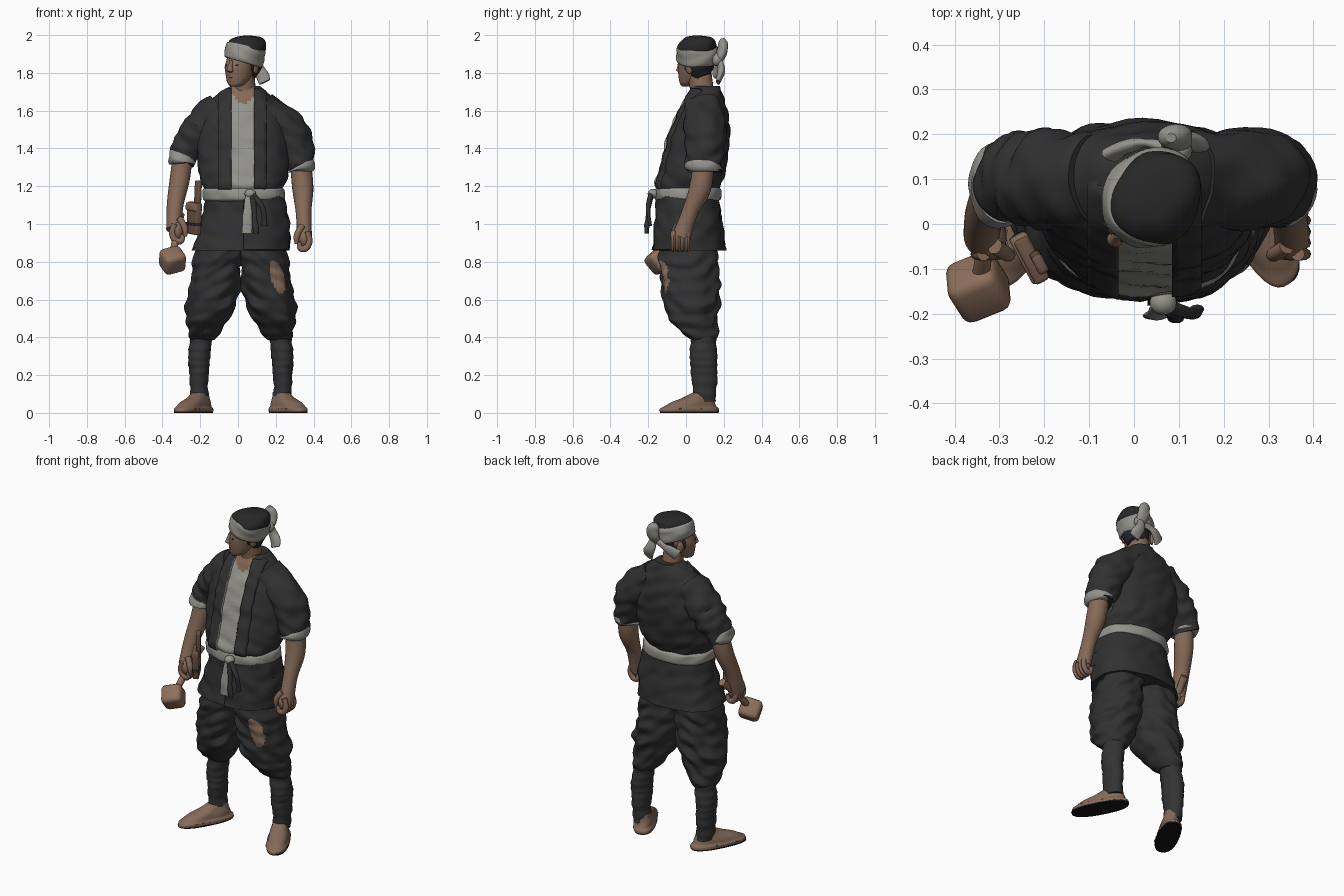
import bpy, bmesh, math
from mathutils import Vector, Matrix, noise

if "Cube" in bpy.data.objects:
    bpy.data.objects.remove(bpy.data.objects["Cube"])

def material(name, *rgb):
    mat = bpy.data.materials.new(name)
    mat.use_nodes = True
    mat.diffuse_color = (*rgb, 1)
    mat.node_tree.nodes["Principled BSDF"].inputs["Base Color"].default_value = (*rgb, 1)
    return mat

CLOTH = material("charcoal cloth", .03, .03, .031)
WRAP = material("dark grey wrap", .033, .033, .035)
HAIR = material("black hair", .02, .02, .021)
PALE = material("pale linen", .295, .29, .265)
SKIN = material("tanned skin", .235, .142, .095)
WOOD = material("wood", .265, .16, .105)
STRAW = material("straw sandal", .235, .145, .1)
LEATHER = material("brown leather", .15, .088, .06)
SOLE = material("black sole", .007, .007, .007)

def finish(name, bm, mat, flip=False, yaw=0, origin=(0, 0, 0)):
    """Place, optionally mirror, and shade a bmesh as a named object."""
    bm.transform(Matrix.Translation(origin) @ Matrix.Rotation(math.radians(yaw), 4, "Z"))
    for v in bm.verts:
        v.co.x = .03 - v.co.x if flip else v.co.x
    bmesh.ops.recalc_face_normals(bm, faces=bm.faces)
    mesh = bpy.data.meshes.new(name)
    bm.to_mesh(mesh)
    bm.free()
    mesh.materials.append(mat)
    obj = bpy.data.objects.new(name, mesh)
    bpy.context.collection.objects.link(obj)
    bpy.ops.object.select_all(action="DESELECT")
    obj.select_set(True)
    bpy.context.view_layer.objects.active = obj
    bpy.ops.object.shade_smooth_by_angle(angle=math.radians(40))
    return obj

def spline(points, steps):
    """Catmull-Rom through tuples of position and two radii."""
    rows, out = [points[0], *points, points[-1]], []
    for a, b, c, d in zip(rows, rows[1:], rows[2:], rows[3:]):
        for t in (i / steps for i in range(steps)):
            out.append([(2*q + (r-p)*t + (2*p-5*q+4*r-s)*t*t + (3*q-p-3*r+s)*t**3) / 2 for p, q, r, s in zip(a, b, c, d)])
    return out + [list(points[-1])]

def tube(name, mat, points, steps=5, sides=24, fold=0, ribs=0, power=2, level=False, **place):
    """Skin elliptical rings, square to a path or level, with optional cloth folds."""
    rows, rings, bm = spline(points, steps), [], bmesh.new()
    centres = [Vector(row[:3]) for row in rows]
    for k, (centre, row) in enumerate(zip(centres, rows)):
        along = (centres[min(k+1, len(rows)-1)] - centres[max(k-1, 0)]).normalized()
        along = Vector((0, 0, 1)) if level else along
        v = Vector((0, 1, 0))
        v = (v - along * v.dot(along)).normalized()
        u = v.cross(along)
        rings.append([])
        for j in range(sides):
            angle = math.tau * j / sides
            c, s = (math.copysign(abs(w) ** (2/power), w) for w in (math.cos(angle), math.sin(angle)))
            co = centre + u*c*max(row[3], .001) + v*s*max(row[4], .001)
            bump = fold * noise.noise(Vector((co.x*11, co.y*11, co.z*19 + co.x*9))) + ribs * (k % 4 - 1.5)
            rings[-1].append(bm.verts.new(co + (co - centre).normalized() * bump))
    for a, b in zip(rings, rings[1:]):
        for j in range(sides):
            bm.faces.new((a[j - 1], a[j], b[j], b[j - 1]))
    bm.faces.new(rings[0])
    bm.faces.new(rings[-1])
    return finish(name, bm, mat, **place)

def ball(name, mat, centre, radii, **place):
    bm = bmesh.new()
    bmesh.ops.create_uvsphere(bm, u_segments=20, v_segments=12, radius=1, matrix=Matrix.Translation(centre) @ Matrix.Diagonal((*radii, 1)))
    finish(name, bm, mat, **place)

def block(name, mat, centre, size, turn, bevel=.008):
    bm = bmesh.new()
    bmesh.ops.create_cube(bm, size=1, matrix=Matrix.Diagonal((*size, 1)))
    bmesh.ops.bevel(bm, geom=bm.edges[:], offset=bevel, segments=3, profile=.5, affect="EDGES")
    for angle, axis in zip(turn, "XYZ"):
        bm.transform(Matrix.Rotation(math.radians(angle), 4, axis))
    finish(name, bm, mat, origin=centre)

def rework(obj, extra, painted, cuts=(), raised=None):
    """Cut at x planes, paint faces by a rule, and bring a group of faces forward."""
    for mat in extra:
        obj.data.materials.append(mat)
    bm = bmesh.new()
    bm.from_mesh(obj.data)
    for x in cuts:
        bmesh.ops.bisect_plane(bm, geom=bm.verts[:] + bm.edges[:] + bm.faces[:], plane_co=(x, 0, 0), plane_no=(1, 0, 0))
    bm.normal_update()
    for f in bm.faces:
        f.material_index = painted(f.calc_center_median(), f.normal)
    if raised:
        faces = [f for f in bm.faces if raised(f.calc_center_median(), f.normal)]
        moved = bmesh.ops.extrude_face_region(bm, geom=faces)["geom"]
        bmesh.ops.translate(bm, vec=(0, -.012, .004), verts=[v for v in moved if isinstance(v, bmesh.types.BMVert)])
    bm.to_mesh(obj.data)
    bm.free()

def front(c, n):
    return n.y < .1 and c.y < .09 and 1.18 < c.z < 1.715

def chest_colour(c, n):
    if not -.035 < c.x < .085 or c.y > .1 or not (front(c, n) or c.z > 1.715):
        return 0
    return 2 if c.z > 1.63 + abs(c.x - .03) * .9 else 1

# Jacket body with shirt strip, bare neck opening and raised collar bands
jacket = tube("jacket_body", CLOTH, [(.03, .01, 1.16, .19, .145), (.03, .01, 1.205, .215, .17), (.03, .035, 1.28, .235, .17), (.02, .07, 1.45, .245, .16),
              (.02, .09, 1.58, .225, .13), (.025, .105, 1.66, .165, .1), (.035, .105, 1.73, .082, .07)], steps=9, sides=60, fold=.014, power=2.3, level=True)
rework(jacket, (PALE, SKIN), chest_colour, (-.105, -.035, .085, .15),
       lambda c, n: front(c, n) and (-.105 < c.x < -.035 or .085 < c.x < .15))

# Jacket skirt below the belt, overlapping at the front
skirt = tube("jacket_skirt", CLOTH, [(.035, .012, 1.17, .2, .152), (.038, .02, 1.02, .232, .17), (.015, .022, .86, .258, .188)],
             steps=10, sides=56, fold=.014, power=2.4, level=True)
rework(skirt, (), lambda c, n: 0, (.03,), lambda c, n: c.x > .03 and c.y < 0 and n.y < -.1 and c.z < 1.15)

# Sash, knot and hanging ends
tube("sash", PALE, [(.03, .012, 1.12, .2, .155), (.03, .012, 1.135, .217, .172), (.03, .012, 1.18, .217, .173), (.03, .012, 1.195, .2, .155)],
     sides=48, fold=.01, power=2.3)
ball("sash_knot", PALE, (.065, -.175, 1.16), (.03, .028, .026))
tube("sash_end_pale", PALE, [(.06, -.18, 1.16, .018, .01), (.052, -.2, 1.06, .025, .01), (.047, -.205, .95, .028, .009)], fold=.008)
for i, (x, z) in enumerate(((.085, .95), (.13, .99))):
    tube(f"sash_end_dark_{i}", CLOTH, [(.07, -.18, 1.17, .012, .012), (x, -.2, 1.08, .015, .012), (x + .01, -.21 + .02 * i, z, .017, .012)], fold=.008)

# Sleeves with turned-back cuffs, and bare arms with curled hands
arms = {
    "left": (.022, [(.12, .1, 1.61, .1, .1), (.255, .1, 1.5, .108, .112), (.31, .1, 1.38, .094, .1), (.333, .09, 1.29, .078, .09)],
             [(.33, .095, 1.34, .055, .055), (.343, .075, 1.19, .056, .058), (.347, .02, 1.06, .041, .043), (.352, -.025, .93, .04, .05)]),
    "right": (.04, [(-.08, .1, 1.61, .1, .1), (-.195, .1, 1.5, .104, .11), (-.262, .1, 1.41, .082, .095), (-.302, .085, 1.33, .066, .085)],
              [(-.29, .09, 1.38, .052, .052), (-.308, .07, 1.24, .053, .056), (-.333, .02, 1.1, .044, .046), (-.34, -.025, .97, .04, .05)])}
for side, (depth, sleeve, arm) in arms.items():
    right = side == "right"
    tube(side + "_sleeve", CLOTH, sleeve, steps=8, sides=36, fold=.02)
    x, y, z, rx, ry = sleeve[-1]
    inward = .012 if right else -.01
    tube(side + "_cuff", PALE, [(x + inward, y, z + depth, rx, ry), (x + inward / 2, y, z + depth * .6, rx + .008, ry + .006),
                                (x, y, z, rx + .005, ry + .004), (x, y, z - .01, rx - .015, ry - .015)], sides=36, fold=.012)
    tube(side + "_arm", SKIN, arm, steps=6)
    place = dict(flip=right, origin=(0, 0, .04 if right else 0))
    ball(side + "_palm", SKIN, (.35, -.03, .925), (.036, .052, .055), **place)
    for i, y in enumerate((-.067, -.042, -.017, .008)):
        tube(f"{side}_finger_{i}", SKIN, [(.365, y, .96, .016, .015), (.378, y, .91, .017, .014), (.36, y, .872, .017, .014),
                                          (.33, y, .872, .016, .013), (.322, y, .905, .01, .01)], sides=10, **place)
    tube(side + "_thumb", SKIN, [(.34, -.05, .99, .018, .018), (.312, -.068, .94, .017, .016), (.31, -.068, .895, .01, .01)], sides=10, **place)

# Baggy trousers, leg wraps and sandals
for side in ("left", "right"):
    flip = side == "right"
    leg = tube(side + "_trouser", CLOTH, [(.1, .02, .95, .12, .14), (.135, .02, .82, .13, .155), (.143, .02, .74, .128, .158), (.166, .028, .6, .134, .148),
               (.185, .037, .51, .116, .132), (.208, .07, .43, .085, .1), (.222, .09, .385, .058, .068)],
               steps=16, sides=96, fold=.02, power=2.2, level=True, flip=flip)
    if not flip:  # torn patch showing the thigh
        rework(leg, (SKIN,), lambda c, n: c.y < .02 and ((c.x - .208 + (c.z - .72)*.25) / .036)**2 + ((c.z - .72) / .088)**2 < 1)
    tube(side + "_leg_wrap", WRAP, [(.224, .09, .41, .058, .068), (.235, .093, .3, .058, .071), (.237, .097, .2, .052, .067), (.234, .1, .06, .045, .058)],
         steps=10, sides=28, fold=.006, ribs=.0012, level=True, flip=flip)
    spot = dict(flip=flip, yaw=28, origin=(.266, .018, 0))
    tube(side + "_sole", SOLE, [(0, 0, 0, .063, .17), (0, 0, .008, .064, .171)], sides=36, power=2.4, level=True, **spot)
    tube(side + "_foot", STRAW, [(0, 0, .008, .066, .172), (0, 0, .022, .066, .17), (0, .004, .035, .058, .152), (0, .022, .056, .053, .128),
         (0, .055, .08, .046, .088), (0, .078, .108, .04, .052)], sides=36, power=2.3, fold=.008, level=True, **spot)
    for i, h in enumerate((.048, .056, .07, .086)):
        y = -.105 + i * .042
        tube(f"{side}_strap_{i}", LEATHER if i % 2 else STRAW, [(s * .06, y + abs(s) * .02, h - abs(s) * (h - .02), .006, .008) for s in (-1, -.6, 0, .6, 1)],
             sides=8, **spot)

# Neck and head, turned toward the right shoulder
tube("neck", SKIN, [(.035, .08, 1.64, .062, .06), (.035, .085, 1.7, .06, .062), (.03, .07, 1.8, .056, .065)], level=True)
turn = dict(yaw=-35, origin=(.02, .055, 0))
tube("head", SKIN, [(0, -.062, 1.728, .022, .025), (0, -.05, 1.742, .045, .046), (0, -.032, 1.775, .062, .07), (0, -.016, 1.83, .076, .09),
     (.006, 0, 1.875, .079, .094), (.012, .006, 1.93, .072, .085)], sides=32, level=True, **turn)
tube("nose", SKIN, [(0, -.095, 1.865, .009, .01), (0, -.107, 1.83, .013, .014), (0, -.11, 1.812, .018, .016), (0, -.1, 1.803, .012, .008)],
     sides=12, level=True, **turn)
ball("lips", LEATHER, (0, -.096, 1.777), (.02, .007, .005), **turn)
for side, s in (("left", 1), ("right", -1)):
    ball(side + "_ear", SKIN, (s*.08, .012, 1.828), (.011, .022, .033), **turn)
    ball(side + "_eye", HAIR, (s*.032, -.094, 1.842), (.012, .005, .003), **turn)
    ball(side + "_sideburn", HAIR, (s*.076, -.01, 1.84), (.009, .014, .03), **turn)
back = dict(yaw=-33, origin=(.036, .055, 0))
tube("back_hair", HAIR, [(0, .05, 1.78, .045, .04), (0, .035, 1.81, .072, .062), (0, .03, 1.87, .083, .075), (0, .02, 1.92, .083, .085)], fold=.01, **back)
tube("hair_cap", HAIR, [(.008, .008, 1.89, .09, .102), (.008, .01, 1.935, .097, .108), (.008, .014, 1.968, .088, .1), (.008, .016, 1.99, .06, .07),
     (.008, .016, 1.998, .015, .018)], steps=6, sides=40, fold=.012, level=True, **back)

# Headband, sloping to a knot with loose ends behind
tube("headband", PALE, [(-.006, -.004, 1.855, .088, .103), (-.004, -.002, 1.866, .1, .113), (0, .006, 1.905, .105, .115), (.004, .012, 1.935, .101, .111),
     (.005, .013, 1.941, .088, .1)], sides=40, fold=.008, **back)
ball("headband_knot", PALE, (.095, .165, 1.87), (.035, .032, .035))
tube("headband_loop", PALE, [(.095, .17, 1.85, .022, .016), (.092, .195, 1.91, .042, .028), (.088, .195, 1.955, .034, .024), (.085, .192, 1.982, .01, .01)], fold=.012)
tube("headband_end_long", PALE, [(.1, .18, 1.87, .018, .016), (.115, .19, 1.81, .034, .018), (.14, .17, 1.75, .03, .012)], fold=.012)
tube("headband_end_short", PALE, [(.08, .17, 1.86, .014, .014), (.015, .182, 1.84, .026, .014), (-.05, .155, 1.8, .036, .016)], fold=.012)

# Mallet held in the right hand
tube("mallet_handle", WOOD, [(-.345, -.135, .82, .02, .02), (-.328, -.03, .94, .019, .019), (-.305, .08, 1.05, .022, .022)], sides=14)
block("mallet_head", WOOD, (-.347, -.14, .808), (.12, .115, .115), (38, -14, 22), .026)

# Tool pouch on the right hip
hip = (0, 5, -62)
block("tool_pouch", LEATHER, (-.232, -.075, 1.03), (.11, .035, .17), hip)
block("pouch_flap", STRAW, (-.234, -.075, 1.09), (.116, .042, .04), hip)
block("tool_grip", LEATHER, (-.212, -.085, 1.16), (.045, .025, .14), hip)
block("pouch_strap", CLOTH, (-.234, -.075, 1.0), (.116, .04, .014), hip, .004)
